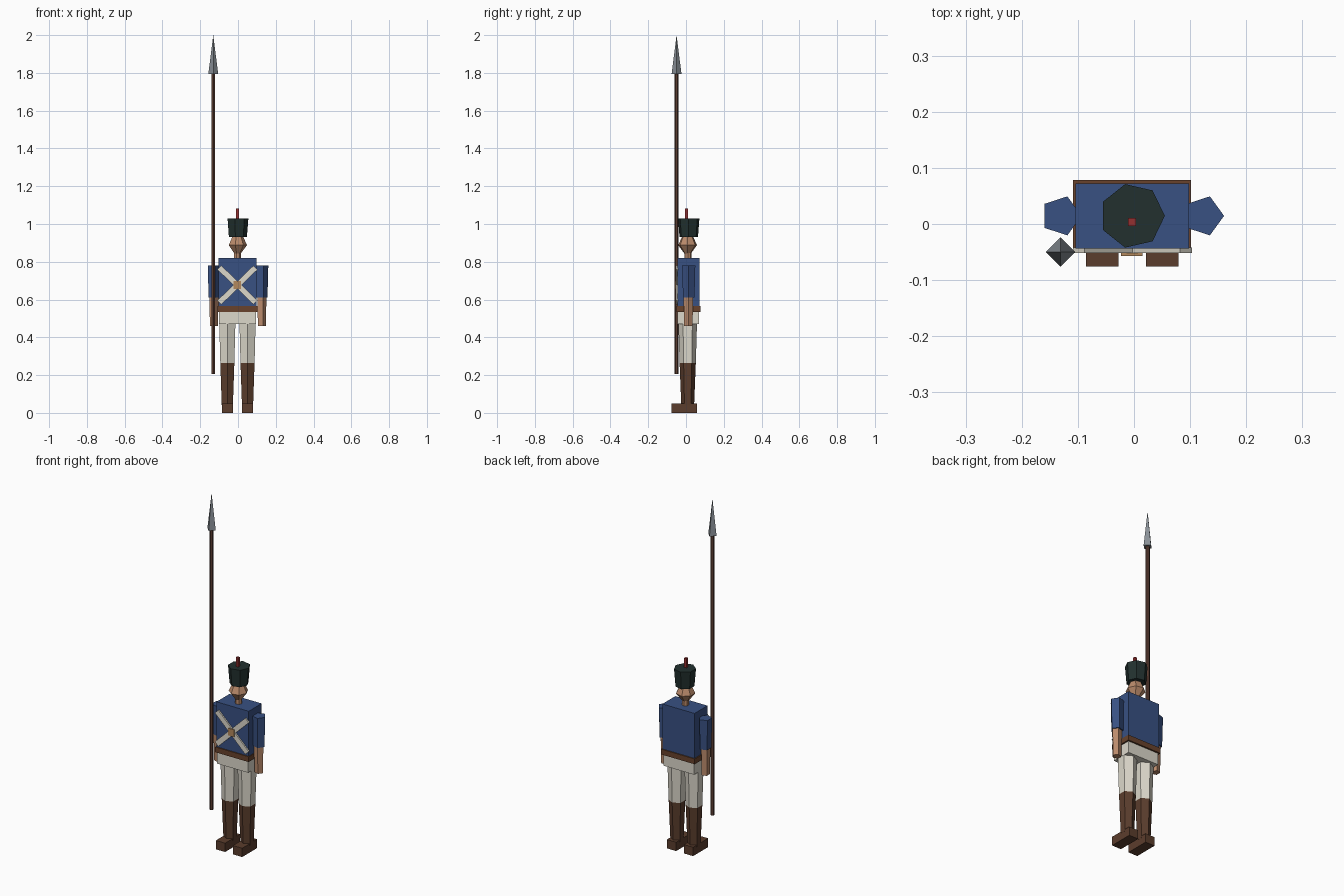
import bpy, bmesh, math
from mathutils import Matrix, Vector

cube = bpy.data.objects.get("Cube")
if cube:
    bpy.data.objects.remove(cube, do_unlink=True)


def material(name, rgb):
    m = bpy.data.materials.new(name)
    m.use_nodes = True
    m.diffuse_color = (*rgb, 1)
    m.node_tree.nodes["Principled BSDF"].inputs["Base Color"].default_value = (*rgb, 1)
    return m


blue = material("coat blue", (0.040, 0.082, 0.225))
cream = material("cloth cream", (0.72, 0.69, 0.60))
skin = material("skin", (0.50, 0.26, 0.15))
leather = material("boot brown", (0.105, 0.047, 0.026))
belt_brown = material("belt brown", (0.14, 0.055, 0.025))
wood = material("shaft wood", (0.10, 0.045, 0.030))
steel = material("steel", (0.25, 0.28, 0.31))
black = material("hat dark green", (0.016, 0.030, 0.028))
red = material("plume red", (0.30, 0.030, 0.030))
brass = material("badge brass", (0.45, 0.25, 0.11))


def finish(name, bm, *mats):
    bmesh.ops.recalc_face_normals(bm, faces=bm.faces)
    me = bpy.data.meshes.new(name)
    bm.to_mesh(me)
    bm.free()
    for m in mats:
        me.materials.append(m)
    ob = bpy.data.objects.new(name, me)
    bpy.context.collection.objects.link(ob)
    return ob


def box(name, lo, hi, mat, turn=0):
    """Box between two corners, turned about its own y axis."""
    lo, hi = Vector(lo), Vector(hi)
    bm = bmesh.new()
    bmesh.ops.create_cube(bm, size=1, matrix=Matrix.Translation((lo + hi) / 2)
                          @ Matrix.Rotation(math.radians(turn), 4, 'Y')
                          @ Matrix.Diagonal((*(hi - lo), 1)))
    return finish(name, bm, mat)


def loft(name, x, y, sides, profile, *mats, start=0, split=None):
    """Stack of regular polygons from (radius, height) pairs; faces above split take the second material."""
    bm = bmesh.new()
    rings = []
    for r, z in profile:
        if r == 0:
            rings.append([bm.verts.new((x, y, z))] * sides)
            continue
        angles = [math.radians(start) + math.tau * i / sides for i in range(sides)]
        rings.append([bm.verts.new((x + r * math.cos(a), y + r * math.sin(a), z)) for a in angles])
    for a, b in zip(rings, rings[1:]):
        for i in range(sides):
            j = (i + 1) % sides
            bm.faces.new(list(dict.fromkeys((a[i], a[j], b[j], b[i]))))
    for ring, (r, z) in ((rings[0], profile[0]), (rings[-1], profile[-1])):
        if r:
            bm.faces.new(ring)
    if split:
        for f in bm.faces:
            f.material_index = int(f.calc_center_median().z > split)
    return finish(name, bm, *mats)


MID = -0.003   # body centre line
DEPTH = 0.0145

# Body
box("torso", (-0.104, -0.044, 0.56), (0.098, 0.072, 0.82), blue)
box("belt", (-0.109, -0.05, 0.535), (0.102, 0.078, 0.565), belt_brown)
box("hips", (-0.100, -0.044, 0.47), (0.094, 0.069, 0.54), cream)

# Crossed straps and badge
for name, turn in (("strap_a", 44), ("strap_b", -44)):
    box(name, (MID - 0.133, -0.052, 0.662), (MID + 0.133, -0.042, 0.692), cream, turn)
box("badge", (MID - 0.02, -0.057, 0.656), (MID + 0.018, -0.046, 0.697), brass)

# Legs and arms, mirrored about the centre line
for side, s in (("left", 1), ("right", -1)):
    leg_x = MID + 0.0535 * s
    loft(side + "_leg", leg_x, 0.009, 6,
         [(0.034, 0.04), (0.043, 0.265), (0.050, 0.50)],
         leather, cream, start=30, split=0.265)
    box(side + "_shoe", (leg_x - 0.029, -0.076, 0), (leg_x + 0.029, 0.058, 0.05), leather)
    arm_x = MID + 0.127 * s
    loft(side + "_sleeve", arm_x, DEPTH, 5, [(0.032, 0.61), (0.0365, 0.78)], blue)
    loft(side + "_forearm", arm_x, DEPTH - 0.002, 5, [(0.023, 0.46), (0.027, 0.62)], skin)

# Head and hat
loft("neck", MID, DEPTH - 0.005, 7, [(0.019, 0.81), (0.019, 0.85)], skin)
loft("head", MID, DEPTH - 0.006, 7,
     [(0.012, 0.836), (0.051, 0.888), (0.028, 0.937)], skin)
loft("hat", MID, DEPTH, 7, [(0.050, 0.93), (0.058, 1.03)], black)
box("plume", (-0.011, -0.004, 1.02), (0.004, 0.011, 1.082), red)

# Spear
loft("spear_shaft", -0.131, -0.050, 6, [(0.011, 0.205), (0.011, 1.80)], wood, start=30)
loft("spear_head", -0.131, -0.050, 4, [(0.026, 1.795), (0, 2.0)], steel)
